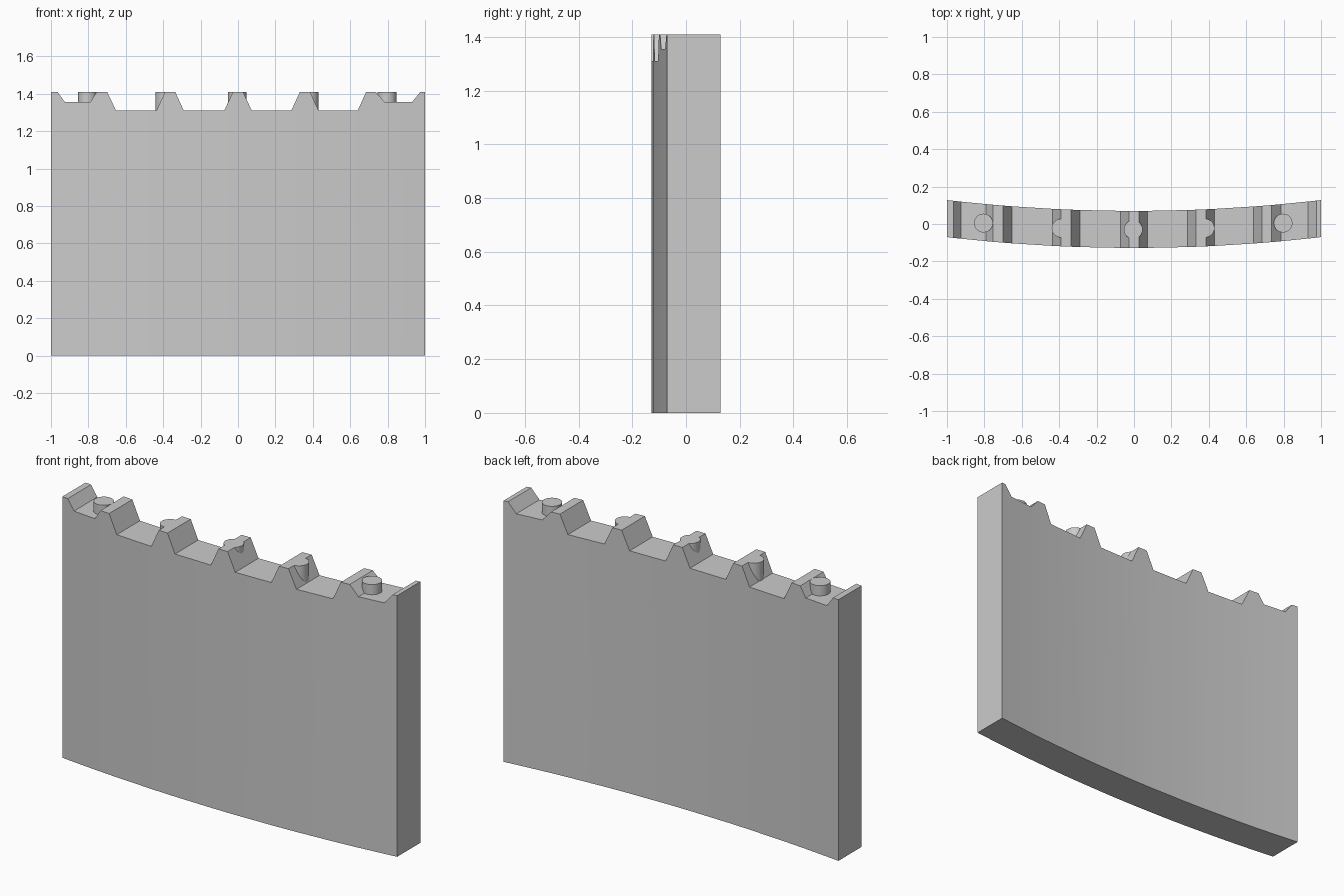
import bpy, bmesh, math

if "Cube" in bpy.data.objects:
    bpy.data.objects.remove(bpy.data.objects["Cube"])

HEIGHT, LOW, SHELF = 1.41, 1.31, 1.355
SAG, FRONT, BACK = 0.058, -0.128, 0.07
RADIUS = (1 + SAG ** 2) / (2 * SAG)


def bow(x):
    """Offset in y of the curved wall at x."""
    return RADIUS - math.sqrt(RADIUS ** 2 - x * x)


# Top edge of the wall, left to right: (x, z)
edge = [(-1, HEIGHT), (-0.965, HEIGHT), (-0.925, SHELF), (-0.79, SHELF), (-0.755, HEIGHT)]
edge += [(-0.70, HEIGHT), (-0.652, LOW)]
for c in (-0.363, 0, 0.358):
    edge += [(c - 0.073, LOW), (c - 0.027, HEIGHT), (c + 0.027, HEIGHT), (c + 0.073, LOW)]
edge += [(0.64, LOW), (0.685, HEIGHT), (0.735, HEIGHT), (0.785, SHELF),
         (0.93, SHELF), (0.975, HEIGHT), (1, HEIGHT)]

# Curved wall with toothed top
bm = bmesh.new()
columns = []
for x, z in edge:
    f, b = FRONT + bow(x), BACK + bow(x)
    columns.append([bm.verts.new(p) for p in ((x, f, 0), (x, b, 0), (x, b, z), (x, f, z))])
for a, b in zip(columns, columns[1:]):
    for i in range(4):
        j = (i + 1) % 4
        bm.faces.new((a[i], a[j], b[j], b[i]))
bm.faces.new(columns[0])
bm.faces.new(columns[-1])
bmesh.ops.recalc_face_normals(bm, faces=bm.faces[:])
mesh = bpy.data.meshes.new("wall")
bm.to_mesh(mesh)
bm.free()
wall = bpy.data.objects.new("wall", mesh)
bpy.context.collection.objects.link(wall)

# Round pegs, flush with the tooth tops and fused into the wall
for x, y in ((-0.805, 0.005), (-0.39, -0.022), (-0.004, -0.03), (0.38, -0.022), (0.797, 0.005)):
    bpy.ops.mesh.primitive_cylinder_add(vertices=32, radius=0.05, depth=0.2,
                                        location=(x, y, HEIGHT - 0.1))
    peg = bpy.context.object
    peg.name = "peg"
    mod = wall.modifiers.new("fuse_peg", 'BOOLEAN')
    mod.operation = 'UNION'
    mod.solver = 'EXACT'
    mod.object = peg
    bpy.context.view_layer.objects.active = wall
    bpy.ops.object.modifier_apply(modifier=mod.name)
    bpy.data.objects.remove(peg, do_unlink=True)

# Flat wall faces, rounded peg sides
bpy.ops.object.select_all(action='DESELECT')
wall.select_set(True)
bpy.context.view_layer.objects.active = wall
bpy.ops.object.shade_smooth_by_angle(angle=math.radians(20))
